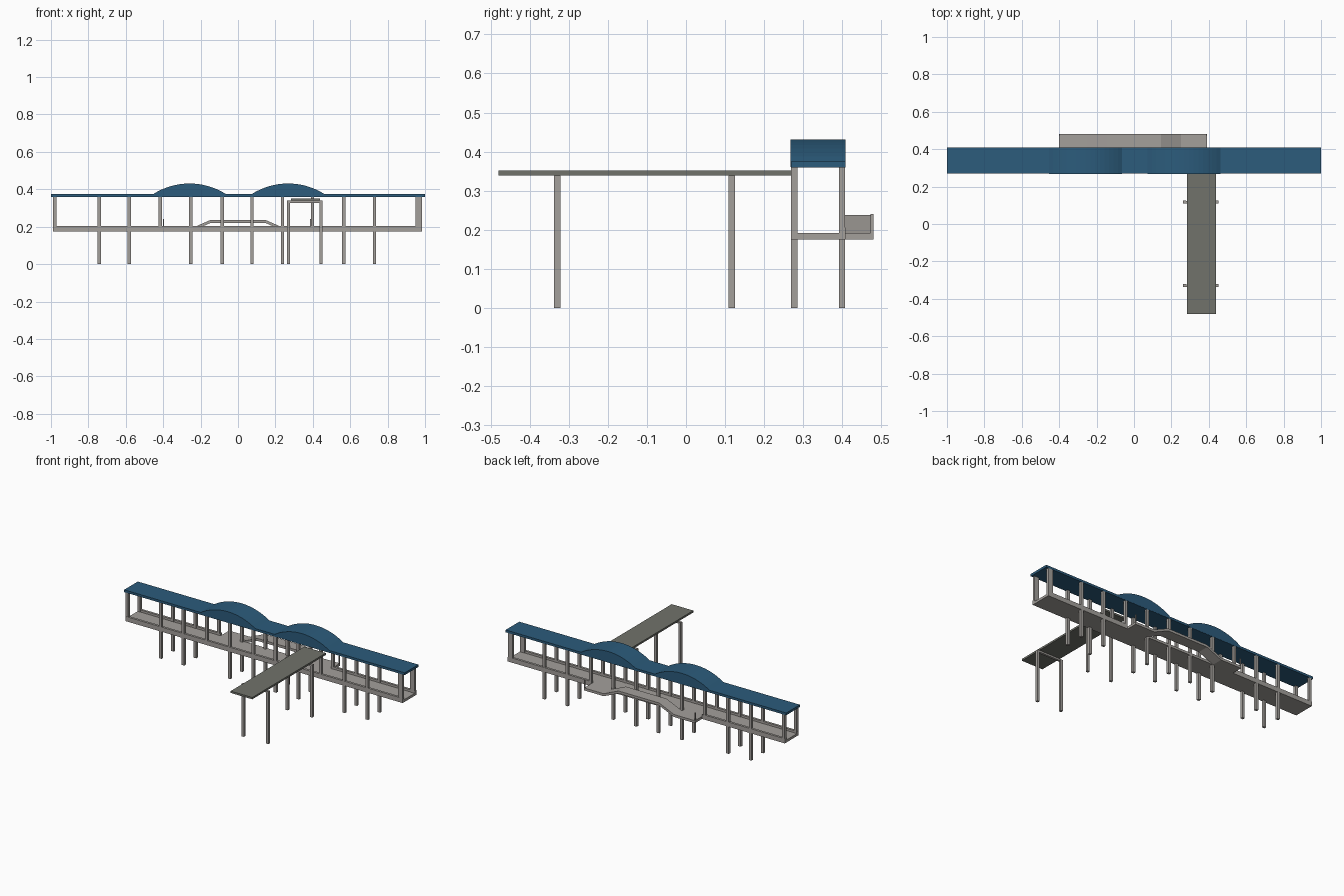
import bpy, bmesh, math

if "Cube" in bpy.data.objects:
    bpy.data.objects.remove(bpy.data.objects["Cube"])


def material(name, rgb):
    m = bpy.data.materials.new(name)
    m.diffuse_color = (*rgb, 1)
    m.use_nodes = True
    m.node_tree.nodes["Principled BSDF"].inputs["Base Color"].default_value = m.diffuse_color
    return m


BLUE = material("roof blue", (0.025, 0.106, 0.2))
CONCRETE = material("concrete grey", (0.37, 0.35, 0.33))
DECK = material("walkway green grey", (0.165, 0.17, 0.147))


def finish(name, bm, mat):
    bmesh.ops.recalc_face_normals(bm, faces=bm.faces)
    me = bpy.data.meshes.new(name)
    bm.to_mesh(me)
    bm.free()
    me.materials.append(mat)
    ob = bpy.data.objects.new(name, me)
    bpy.context.collection.objects.link(ob)
    return ob


def box(name, x, y, z, mat):
    """Box from three (min, max) ranges."""
    bm = bmesh.new()
    bmesh.ops.create_cube(bm, size=1)
    for v in bm.verts:
        for i, r in enumerate((x, y, z)):
            v.co[i] = r[0] if v.co[i] < 0 else r[1]
    return finish(name, bm, mat)


def extrude_xz(name, pts, y0, y1, mat):
    """Profile in the xz plane pushed from y0 to y1."""
    bm = bmesh.new()
    f = bm.faces.new([bm.verts.new((x, y0, z)) for x, z in pts])
    g = bmesh.ops.extrude_face_region(bm, geom=[f])
    for v in g["geom"]:
        if isinstance(v, bmesh.types.BMVert):
            v.co.y = y1
    return finish(name, bm, mat)


Y0, Y1 = 0.269, 0.408

# Flat roof and two arched roof sections
box("flat_roof", (-1, 1), (Y0, Y1), (0.359, 0.374), BLUE)
for side, cx in (("left", -0.259), ("right", 0.268)):
    half, base, rise = 0.195, 0.374, 0.057
    rad = (half ** 2 + rise ** 2) / (2 * rise)
    a = math.asin(half / rad)
    n = 16
    arc = [(cx + rad * math.sin(-a + 2 * a * i / n),
            base + rise - rad + rad * math.cos(-a + 2 * a * i / n)) for i in range(n + 1)]
    arc = [(cx - half, 0.36)] + arc + [(cx + half, 0.36)]
    extrude_xz(side + "_arched_roof", arc, Y0 - 0.001, Y1 + 0.001, BLUE)

# Platform floor with raised kerbs, the rear kerb open at the bay
box("platform_floor", (-0.99, 0.985), (Y0, Y1), (0.175, 0.191), CONCRETE)
box("front_kerb", (-0.99, 0.985), (Y0, Y0 + 0.015), (0.18, 0.205), CONCRETE)
box("rear_kerb_left", (-0.99, -0.40), (Y1 - 0.015, Y1), (0.18, 0.205), CONCRETE)
box("rear_kerb_right", (0.39, 0.985), (Y1 - 0.015, Y1), (0.18, 0.205), CONCRETE)

# Rear bay with a humped middle
top = [(-0.40, 0.191), (-0.25, 0.191), (-0.145, 0.237), (0.145, 0.237), (0.25, 0.191), (0.39, 0.191)]
extrude_xz("rear_bay", top + [(x, z - 0.016) for x, z in reversed(top)], Y1 - 0.002, 0.48, CONCRETE)
for side, x in (("left", -0.40), ("right", 0.385)):
    box(side + "_bay_post", (x, x + 0.005), (0.472, 0.48), (0.18, 0.24), CONCRETE)

# Columns: (x, half width, foot height), front and rear rows
columns = [(x, 0.009, 0.0) for x in (-0.742, -0.581, -0.252, -0.085, 0.075, 0.238, 0.565, 0.73)]
columns += [(-0.98, 0.009, 0.18), (-0.415, 0.009, 0.18), (0.398, 0.009, 0.18), (0.967, 0.017, 0.18)]
for i, (x, w, z) in enumerate(columns):
    for row, y in (("front", Y0), ("rear", Y1 - 0.017)):
        box(f"{row}_column_{i}", (x - w, x + w), (y + 0.0005, y + 0.0165), (z, 0.36), CONCRETE)

# Raised crossing walkway on portal frames
box("walkway", (0.284, 0.438), (-0.48, Y0), (0.339, 0.351), DECK)
for row, y in (("front", -0.33), ("rear", 0.117)):
    box(row + "_crossbeam", (0.263, 0.453), (y - 0.007, y + 0.007), (0.328, 0.339), CONCRETE)
    for side, x in (("left", 0.271), ("right", 0.445)):
        box(f"{row}_{side}_walkway_leg", (x - 0.008, x + 0.008), (y - 0.008, y + 0.008), (0, 0.3385), CONCRETE)
